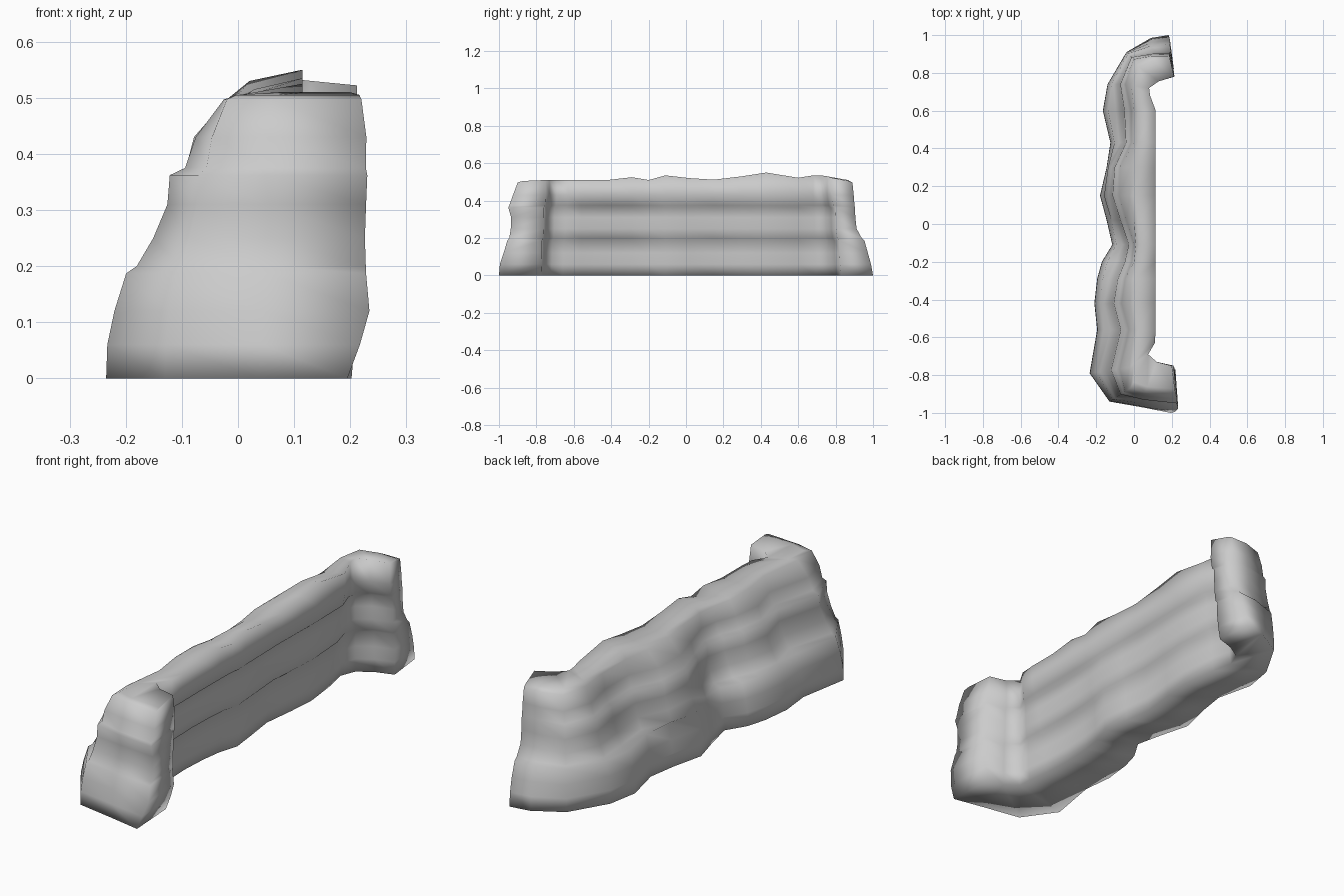
import bpy, bmesh, math

# Levels: height, outer slope fraction (0 = foot, 1 = rim) for the wall, front end and
# back end, undercut fraction of the inner wall, end bulge
LEVELS = [
    (0.00, 0.00, 0.00, 0.00, 1.00, -0.010), (0.06, 0.01, 0.05, 0.10, 0.88, 0.012),
    (0.12, 0.07, 0.25, 0.25, 0.82, 0.028), (0.187, 0.17, 0.45, 0.42, 0.80, 0.021),
    (0.20, 0.26, 0.55, 0.55, 0.58, 0.020), (0.25, 0.40, 0.63, 0.80, 0.46, 0.018),
    (0.31, 0.52, 0.65, 0.86, 0.42, 0.020), (0.362, 0.54, 0.50, 0.88, 0.40, 0.023),
    (0.375, 0.67, 0.55, 0.90, 0.15, 0.020), (0.43, 0.76, 0.75, 0.94, 0.00, 0.020),
    (0.497, 1.00, 1.00, 1.00, 0.00, 0.010),
]

# Straight wall: y, outer foot x, outer rim x, inner crest height, mid-slope shift
WALL = [
    (-0.56, -0.195, 0.00, 0.51, 0.02), (-0.42, -0.21, -0.02, 0.51, 0.0),
    (-0.29, -0.195, -0.02, 0.525, 0.015), (-0.20, -0.17, 0.00, 0.51, 0.03),
    (-0.11, -0.115, 0.01, 0.535, 0.02), (0.02, -0.145, 0.00, 0.52, -0.005),
    (0.15, -0.18, -0.02, 0.512, -0.02), (0.30, -0.145, -0.02, 0.53, -0.025),
    (0.43, -0.125, 0.00, 0.55, 0.015), (0.60, -0.165, 0.00, 0.522, 0.025),
]

# Stations: outer foot, outer rim, inner edge, crest height, undercut, end bulge factor, shift
front_return = [
    ((0.205, -1.00), (0.21, -0.90), (0.19, -0.75), 0.51, 0.025, 1, 0),
    ((0.04, -0.97), (0.06, -0.89), (0.12, -0.73), 0.51, 0.035, 0, 0),
    ((-0.13, -0.94), (-0.02, -0.87), (0.075, -0.69), 0.51, 0.04, 0, 0),
    ((-0.235, -0.79), (-0.025, -0.76), (0.11, -0.63), 0.51, 0.07, 0, 0),
]
back_return = [
    ((-0.14, 0.74), (-0.015, 0.74), (0.085, 0.68), 0.535, 0.06, 0, 0),
    ((-0.04, 0.91), (0.01, 0.86), (0.08, 0.72), 0.535, 0.05, 0, 0),
    ((0.09, 0.985), (0.10, 0.89), (0.13, 0.755), 0.53, 0.05, 0, 0),
    ((0.185, 1.00), (0.185, 0.89), (0.21, 0.78), 0.522, 0.05, 0.2, 0),
]
straight = [((f, y), (r, y), (0.115, y), h, -0.015 - 0.5 * f, 0, s) for y, f, r, h, s in WALL]
stations = front_return + straight + back_return


def section(foot, rim, inner, crest, undercut, bulge, shift):
    """Closed cross-section: up the stepped outside, over the top, down the undercut inside."""
    dx, dy = foot[0] - inner[0], foot[1] - inner[1]
    d = math.hypot(dx, dy)
    column = 1 if foot[1] < -0.95 else 2 if foot[1] > 0.95 else 0
    up, down = [], []
    for z, *slopes, u, b in LEVELS:
        t = slopes[column]
        mid = shift if 0.2 <= z < 0.45 else 0
        up.append((foot[0] + (rim[0] - foot[0]) * t + b * bulge + mid,
                   foot[1] + (rim[1] - foot[1]) * t, z))
        zi = crest if z > 0.45 else z
        k = u * undercut / d
        down.append((inner[0] + dx * k + b * bulge, inner[1] + dy * k, zi))
    lip = [up[-1][i] * 0.82 + down[-1][i] * 0.18 for i in (0, 1)]
    return up + [(*lip, max(crest - 0.02, 0.505))] + down[::-1]


# Rock wall lofted through the stations
bm = bmesh.new()
rings = [[bm.verts.new(p) for p in section(*s)] for s in stations]
n = len(rings[0])
for a, b in zip(rings, rings[1:]):
    for i in range(n):
        j = (i + 1) % n
        bm.faces.new((a[i], a[j], b[j], b[i]))

# End faces
for ring in (rings[0], rings[-1]):
    m = n // 2
    for i in range(m - 1):
        bm.faces.new((ring[i], ring[i + 1], ring[n - 2 - i], ring[n - 1 - i]))
    bm.faces.new((ring[m - 1], ring[m], ring[m + 1]))

bmesh.ops.recalc_face_normals(bm, faces=bm.faces)
for f in bm.faces:
    f.smooth = True
mesh = bpy.data.meshes.new("rock_wall")
bm.to_mesh(mesh)
bm.free()
wall = bpy.data.objects.new("rock_wall", mesh)
bpy.context.collection.objects.link(wall)
